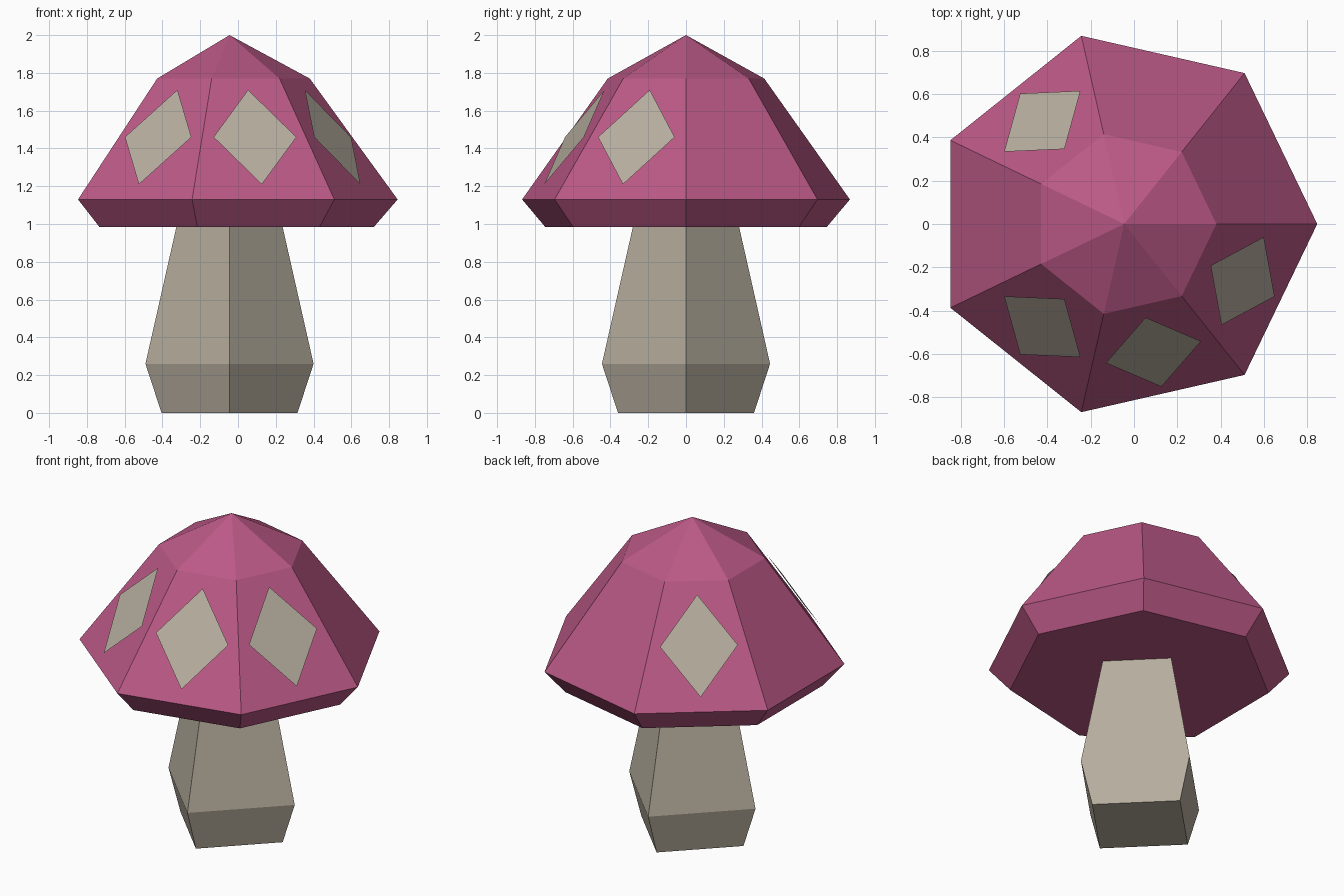
import bpy
import bmesh
from math import cos, sin, pi
from mathutils import Vector

if "Cube" in bpy.data.objects:
    bpy.data.objects.remove(bpy.data.objects["Cube"], do_unlink=True)

CENTRE = Vector((-0.045, 0, 0))
SIDES = 7
RIM = (0.89, 1.13)         # radius, height
SHOULDER = (0.425, 1.77)


def material(name, rgb):
    mat = bpy.data.materials.new(name)
    mat.use_nodes = True
    mat.diffuse_color = (*rgb, 1)
    mat.node_tree.nodes["Principled BSDF"].inputs["Base Color"].default_value = (*rgb, 1)
    return mat


def add_object(name, bm, mat):
    mesh = bpy.data.meshes.new(name)
    bm.to_mesh(mesh)
    bm.free()
    mesh.materials.append(mat)
    obj = bpy.data.objects.new(name, mesh)
    obj.location = CENTRE
    bpy.context.collection.objects.link(obj)
    return obj


def lathe(name, profile, sides, mat, apex=None):
    """Stack polygon rings given as (radius, height), closed at both ends."""
    bm = bmesh.new()
    rings = [[bm.verts.new((r * cos(2 * pi * i / sides), r * sin(2 * pi * i / sides), z))
              for i in range(sides)] for r, z in profile]
    for low, high in zip(rings, rings[1:]):
        for i in range(sides):
            j = (i + 1) % sides
            bm.faces.new((low[i], low[j], high[j], high[i]))
    bm.faces.new(rings[0][::-1])
    if apex is None:
        bm.faces.new(rings[-1])
    else:
        tip = bm.verts.new((0, 0, apex))
        for i in range(sides):
            bm.faces.new((rings[-1][i], rings[-1][(i + 1) % sides], tip))
    return add_object(name, bm, mat)


def spot(name, side, mat):
    """Diamond floating just above one sloping side of the cap."""
    angle = (side + 0.5) * 2 * pi / SIDES
    outward = Vector((cos(angle), sin(angle), 0))
    along = Vector((-sin(angle), cos(angle), 0))
    slope = (RIM[0] - SHOULDER[0]) * cos(pi / SIDES) / (SHOULDER[1] - RIM[1])
    bm = bmesh.new()
    corners = []
    for across, z in ((0, 1.21), (0.225, 1.46), (0, 1.71), (-0.225, 1.46)):
        reach = RIM[0] * cos(pi / SIDES) - slope * (z - RIM[1]) + 0.02
        corners.append(bm.verts.new(outward * reach + along * across + Vector((0, 0, z))))
    bm.faces.new(corners)
    return add_object(name, bm, mat)


pink = material("cap pink", (0.50, 0.10, 0.24))
cream = material("stem cream", (0.48, 0.43, 0.35))

# Stem and cap
lathe("stem", [(0.36, 0), (0.445, 0.26), (0.28, 0.99)], 4, cream)
lathe("cap", [(0.765, 0.985), RIM, SHOULDER], SIDES, pink, apex=2.0)

# Spots on four of the seven sides
for label, side in (("back", 2), ("right", 4), ("front", 5), ("left", 6)):
    spot(label + "_spot", side, cream)
